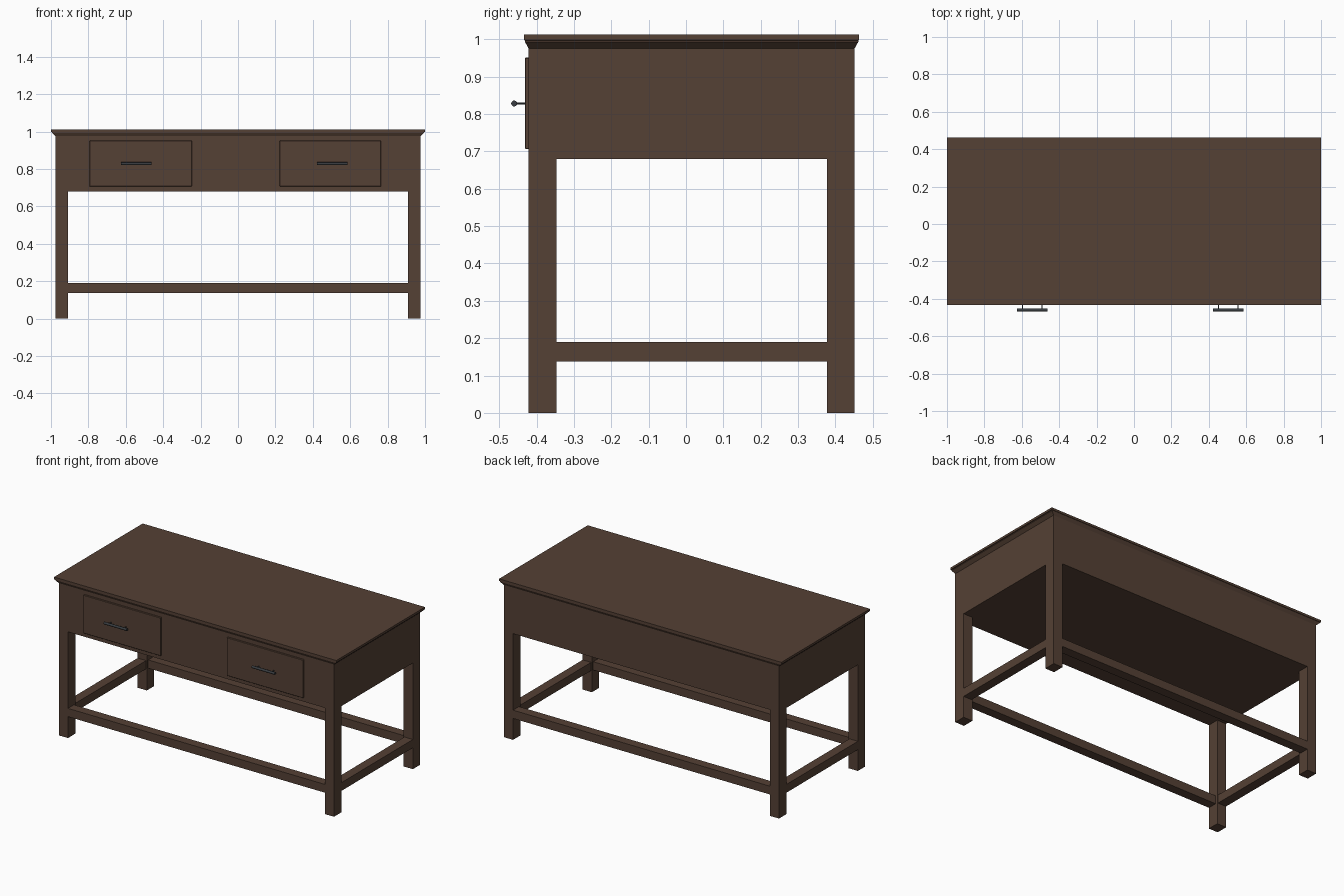
import bpy, bmesh, math
from mathutils import Matrix

if "Cube" in bpy.data.objects:
    bpy.data.objects.remove(bpy.data.objects["Cube"])


def material(name, rgb):
    m = bpy.data.materials.new(name)
    m.diffuse_color = (*rgb, 1)
    m.use_nodes = True
    m.node_tree.nodes["Principled BSDF"].inputs["Base Color"].default_value = m.diffuse_color
    return m


WOOD = material("dark_wood", (0.09, 0.052, 0.035))
METAL = material("dark_metal", (0.04, 0.046, 0.052))


def finish(name, bm, mat):
    bmesh.ops.recalc_face_normals(bm, faces=bm.faces)
    me = bpy.data.meshes.new(name)
    bm.to_mesh(me)
    bm.free()
    me.materials.append(mat)
    ob = bpy.data.objects.new(name, me)
    bpy.context.collection.objects.link(ob)
    return ob


def loft(name, rings, mat):
    """Stack rectangles (x0, x1, y0, y1, z) into a closed solid."""
    bm = bmesh.new()
    loops = [[bm.verts.new(p) for p in ((x0, y0, z), (x1, y0, z), (x1, y1, z), (x0, y1, z))]
             for x0, x1, y0, y1, z in rings]
    bm.faces.new(loops[0])
    bm.faces.new(loops[-1])
    for a, b in zip(loops, loops[1:]):
        for i in range(4):
            j = (i + 1) % 4
            bm.faces.new((a[i], a[j], b[j], b[i]))
    return finish(name, bm, mat)


def box(name, x, y, z, mat=WOOD):
    return loft(name, [(*x, *y, z[0]), (*x, *y, z[1])], mat)


def rod(bm, center, radius, length, axis, sides=12):
    rot = Matrix.Rotation(math.pi / 2, 4, 'Y' if axis == 'X' else 'X')
    bmesh.ops.create_cone(bm, cap_ends=True, segments=sides, radius1=radius, radius2=radius,
                          depth=length, matrix=Matrix.Translation(center) @ rot)


# main measurements
X, XI = 0.975, 0.91
YF, YB = -0.421, 0.451
LEG_D = 0.074
RAIL_Z = (0.137, 0.19)
RAIL_W = 0.06

# drawer case and moulded table top
box("case", (-X, X), (YF, YB), (0.68, 0.98))
loft("table_top", [(-X - e, X + e, YF - e / 2, YB + e / 2, z)
                   for e, z in ((0, 0.975), (0.020, 0.993), (0.020, 0.997),
                                (0.025, 0.998), (0.025, 1.012))], WOOD)

# legs and side rails, flush with the outside of the case
for side, s in (("left", -1), ("right", 1)):
    xs = sorted((s * XI, s * X))
    box(f"front_{side}_leg", xs, (YF, YF + LEG_D), (0, 0.68))
    box(f"back_{side}_leg", xs, (YB - LEG_D, YB), (0, 0.68))
    box(f"{side}_rail", sorted((s * (X - RAIL_W), s * X)),
        (YF + LEG_D, YB - LEG_D), RAIL_Z)

# long rails
box("front_rail", (-XI, XI), (YF, YF + RAIL_W), RAIL_Z)
box("back_rail", (-XI, XI), (YB - RAIL_W, YB), RAIL_Z)

# drawer fronts with bar handles
for side, x0, x1, hx in (("left", -0.794, -0.247, -0.544), ("right", 0.223, 0.764, 0.504)):
    front = box(f"{side}_drawer_front", (x0, x1), (YF - 0.010, YF + 0.005), (0.706, 0.951))
    bev = front.modifiers.new("bevel", 'BEVEL')
    bev.width = 0.002
    bev.segments = 1
    bm = bmesh.new()
    rod(bm, (hx, -0.460, 0.828), 0.008, 0.163, 'X')
    for dx in (-0.053, 0.053):
        rod(bm, (hx + dx, -0.443, 0.828), 0.003, 0.030, 'Y', 8)
    handle = finish(f"{side}_drawer_handle", bm, METAL)
    bpy.context.view_layer.objects.active = handle
    handle.select_set(True)
    bpy.ops.object.shade_smooth_by_angle(angle=math.radians(40))
    handle.select_set(False)
